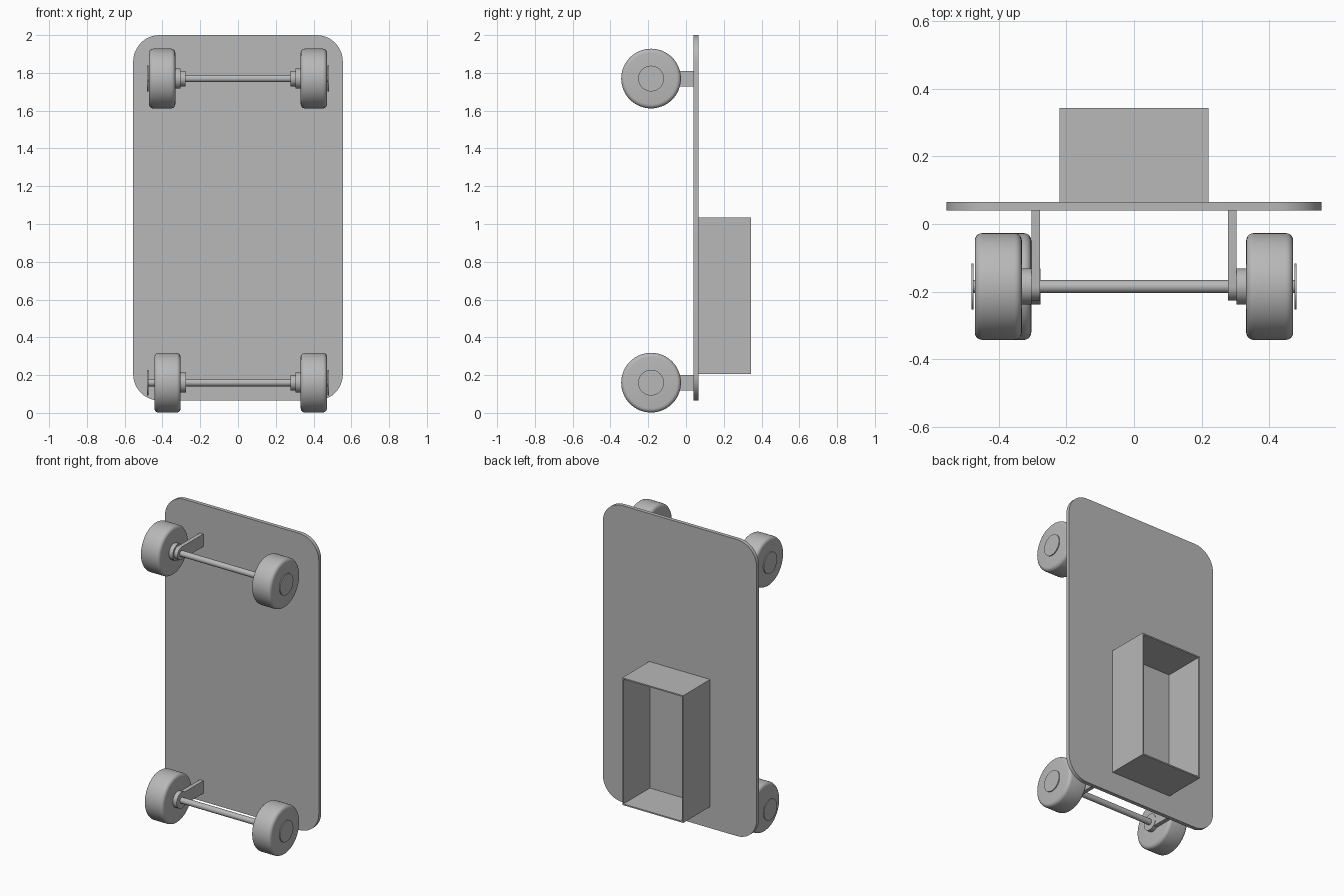
import bpy, bmesh, math
from mathutils import Matrix

cube = bpy.data.objects.get("Cube")
if cube:
    bpy.data.objects.remove(cube, do_unlink=True)

grey = bpy.data.materials.new("plain grey")
grey.use_nodes = True
COLOUR = (0.48, 0.48, 0.48, 1)
grey.diffuse_color = COLOUR
grey.node_tree.nodes["Principled BSDF"].inputs["Base Color"].default_value = COLOUR

AXLE_Y = -0.185
DECK_FRONT, DECK_BACK = 0.04, 0.065


def finish(name, bm, smooth=False):
    bmesh.ops.recalc_face_normals(bm, faces=bm.faces)
    mesh = bpy.data.meshes.new(name)
    bm.to_mesh(mesh)
    bm.free()
    mesh.materials.append(grey)
    obj = bpy.data.objects.new(name, mesh)
    bpy.context.collection.objects.link(obj)
    if smooth:
        bpy.ops.object.select_all(action="DESELECT")
        obj.select_set(True)
        bpy.context.view_layer.objects.active = obj
        bpy.ops.object.shade_smooth_by_angle(angle=math.radians(35))
    return obj


def prism(name, points, offset):
    """Extrude a closed outline along an offset vector."""
    bm = bmesh.new()
    face = bm.faces.new([bm.verts.new(p) for p in points])
    geom = bmesh.ops.extrude_face_region(bm, geom=[face])["geom"]
    bmesh.ops.translate(bm, vec=offset, verts=[v for v in geom if isinstance(v, bmesh.types.BMVert)])
    return finish(name, bm, True)


def cylinder(name, x0, x1, radius, z, fillet=0.0):
    """Cylinder along x on an axle line, with optional rounded rims."""
    bm = bmesh.new()
    bmesh.ops.create_cone(bm, cap_ends=True, segments=64, radius1=radius, radius2=radius,
                          depth=abs(x1 - x0),
                          matrix=Matrix.Translation(((x0 + x1) / 2, AXLE_Y, z))
                          @ Matrix.Rotation(math.pi / 2, 4, "Y"))
    if fillet:
        rims = [e for e in bm.edges if abs(e.verts[0].co.x - e.verts[1].co.x) < 1e-5]
        bmesh.ops.bevel(bm, geom=rims, offset=fillet, segments=5, profile=0.5, affect="EDGES")
    return finish(name, bm, True)


def arc(cx, cy, radius, start, end, steps):
    for i in range(steps + 1):
        a = math.radians(start + (end - start) * i / steps)
        yield cx + radius * math.cos(a), cy + radius * math.sin(a)


# Deck: upright board with rounded corners
HALF, LOW, HIGH, ROUND = 0.555, 0.065, 2.0, 0.14
corners = ((HALF - ROUND, HIGH - ROUND), (ROUND - HALF, HIGH - ROUND),
           (ROUND - HALF, LOW + ROUND), (HALF - ROUND, LOW + ROUND))
outline = [(x, DECK_FRONT, z) for i, (cx, cz) in enumerate(corners)
           for x, z in arc(cx, cz, ROUND, 90 * i, 90 * i + 90, 12)]
prism("deck", outline, (0, DECK_BACK - DECK_FRONT, 0))

# Open tray on the back of the deck
bm = bmesh.new()
bmesh.ops.create_cube(bm, size=1, matrix=Matrix.Translation((0, 0.204, 0.62))
                      @ Matrix.Diagonal((0.44, 0.278, 0.83, 1)))
mouth = max(bm.faces, key=lambda f: f.calc_center_median().y)
bmesh.ops.inset_region(bm, faces=[mouth], thickness=0.012)
geom = bmesh.ops.extrude_face_region(bm, geom=[mouth])["geom"]
bmesh.ops.translate(bm, vec=(0, -0.272, 0), verts=[v for v in geom if isinstance(v, bmesh.types.BMVert)])
bmesh.ops.delete(bm, geom=[mouth], context="FACES_ONLY")
finish("tray", bm)

# Axles, brackets, spacers, wheels and hub caps
for end, z in (("upper", 1.77), ("lower", 0.16)):
    cylinder(f"{end}_axle", -0.48, 0.48, 0.019, z)
    for side, s in (("left", 1), ("right", -1)):
        name = f"{end}_{side}"
        # The lower right wheel sits slightly further in on its axle
        shift = 0.028 if (end, side) == ("lower", "right") else 0
        inner = 0.332 - shift
        bracket = [(s * 0.278, y, zz) for y, zz in arc(AXLE_Y, z, 0.041, 90, 270, 16)]
        bracket += [(s * 0.278, DECK_FRONT, z - 0.041), (s * 0.278, DECK_FRONT, z + 0.041)]
        prism(f"{name}_bracket", bracket, (s * 0.026, 0, 0))
        cylinder(f"{name}_spacer", s * (inner - 0.028), s * inner, 0.053, z)
        cylinder(f"{name}_wheel", s * inner, s * (inner + 0.139), 0.158, z, 0.022)
        cylinder(f"{name}_hub_cap", s * 0.475, s * 0.481, 0.068, z)
